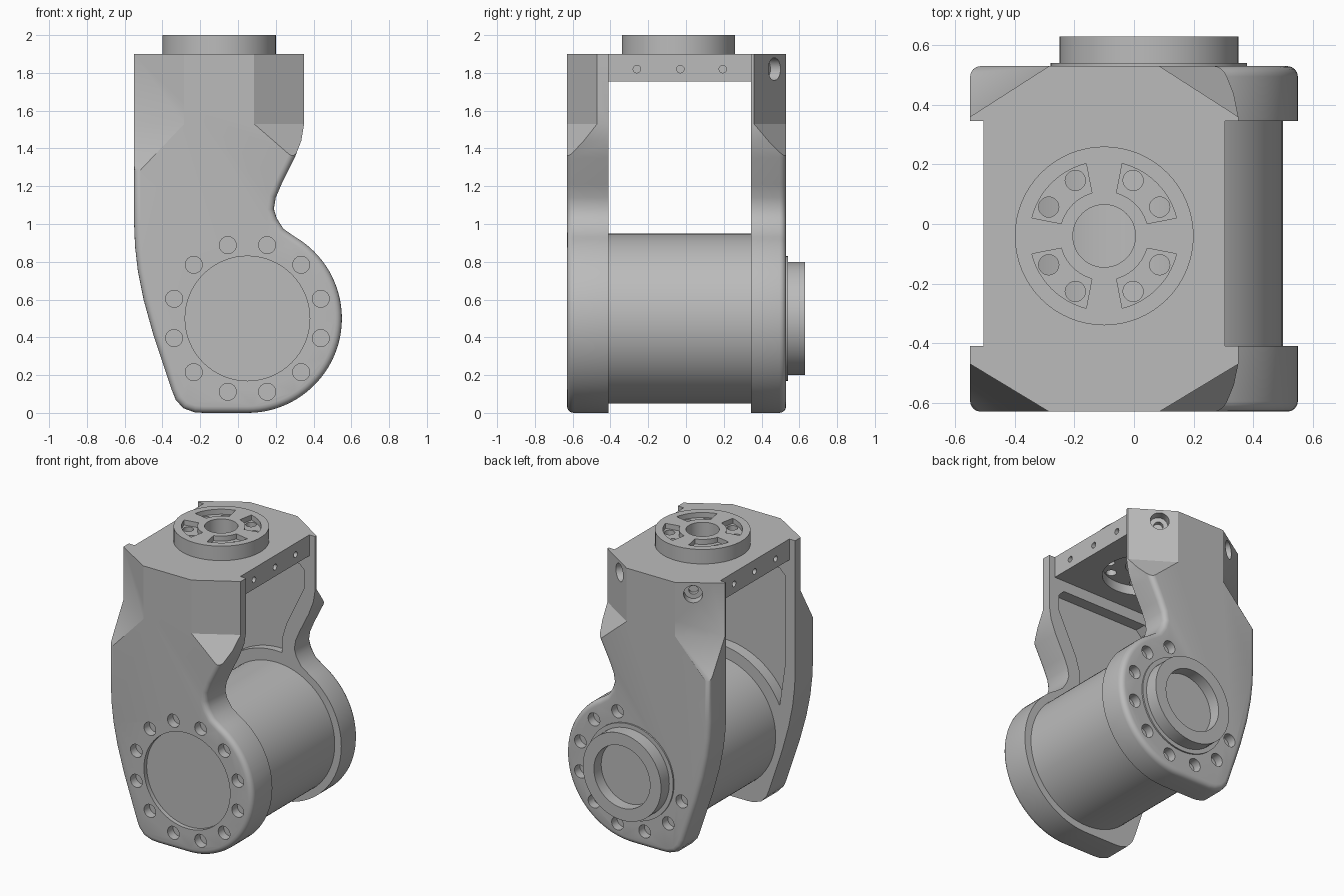
import bpy, bmesh
from math import cos, sin, radians
from mathutils import Vector

cube = bpy.data.objects.get("Cube")
if cube:
    bpy.data.objects.remove(cube, do_unlink=True)

grey = bpy.data.materials.new("machined_grey")
grey.use_nodes = True
grey.diffuse_color = (0.5, 0.5, 0.5, 1)
grey.node_tree.nodes["Principled BSDF"].inputs["Base Color"].default_value = (0.5, 0.5, 0.5, 1)

CX, CZ = 0.05, 0.5      # joint axis
TX, TY = -0.1, -0.04    # top flange axis


def arc(cx, cy, r, a0, a1, n):
    angles = [radians(a0 + (a1 - a0) * i / n) for i in range(n + 1)]
    return [(cx + r * cos(a), cy + r * sin(a)) for a in angles]


def finish(name, bm):
    bmesh.ops.recalc_face_normals(bm, faces=bm.faces)
    mesh = bpy.data.meshes.new(name)
    bm.to_mesh(mesh)
    bm.free()
    mesh.materials.append(grey)
    obj = bpy.data.objects.new(name, mesh)
    bpy.context.collection.objects.link(obj)
    return obj


def prism(name, pts, a, b, axis="y", fillet=0):
    """Extrude a 2D outline from a to b along y or z, rounding the b rim."""
    bm = bmesh.new()
    place = (lambda p, t: (p[0], t, p[1])) if axis == "y" else (lambda p, t: (p[0], p[1], t))
    face = bm.faces.new([bm.verts.new(place(p, a)) for p in pts])
    top = bmesh.ops.extrude_face_region(bm, geom=[face], use_keep_orig=True)
    for v in top["geom"]:
        if isinstance(v, bmesh.types.BMVert):
            v.co["xyz".index(axis)] = b
    bmesh.ops.recalc_face_normals(bm, faces=bm.faces)
    if fillet:
        rim = [e for e in bm.edges if all(abs(v.co.y - b) < 1e-5 for v in e.verts)
               and min(v.co.z for v in e.verts) < 1.8]
        bmesh.ops.bevel(bm, geom=rim, offset=fillet, segments=4, profile=0.5,
                        affect="EDGES", clamp_overlap=False)
    return finish(name, bm)


def cylinder(name, p0, p1, r, n=32):
    p0, p1 = Vector(p0), Vector(p1)
    d = p1 - p0
    bpy.ops.mesh.primitive_cylinder_add(vertices=n, radius=r, depth=d.length, location=(p0 + p1) / 2,
                                        rotation=d.to_track_quat("Z", "Y").to_euler())
    obj = bpy.context.object
    obj.name = name
    obj.data.materials.append(grey)
    return obj


def cut(obj, cutter):
    cutter.hide_render = True
    mod = obj.modifiers.new("cut", "BOOLEAN")
    mod.operation, mod.solver, mod.object = "DIFFERENCE", "EXACT", cutter
    bpy.context.view_layer.objects.active = obj
    bpy.ops.object.modifier_apply(modifier=mod.name)
    bpy.data.objects.remove(cutter, do_unlink=True)


def corner_cutter(a, b, z_tip):
    """Tapered wedge that slices a vertical corner along the line a-b."""
    a, b = Vector(a), Vector(b)
    corner = Vector((a.x, b.y))
    mid = (a + b) / 2
    tri = [a + (a - b) * 0.3, b + (b - a) * 0.3, corner + (corner - mid) * 0.4]
    lows = [1.53, 1.53, 1.53 + (z_tip - 1.53) * 1.4]
    bm = bmesh.new()
    for p, z in zip(tri, lows):
        bm.verts.new((p.x, p.y, z))
        bm.verts.new((p.x, p.y, 2.1))
    bmesh.ops.convex_hull(bm, input=bm.verts)
    return finish("corner_cutter", bm)


# Shared outline of both side plates (x, z)
outline = [(-0.55, 1.9), (-0.55, 1.0), (-0.545, 0.88), (-0.53, 0.75), (-0.5, 0.6), (-0.45, 0.42),
           (-0.4, 0.27), (-0.35, 0.12), (-0.33, 0.07), (-0.29, 0.025), (-0.23, 0.003), (-0.18, 0)]
outline += arc(CX, CZ, 0.5, -90, 60, 40)
outline += [(0.24, 0.975), (0.205, 1.03), (0.19, 1.08), (0.2, 1.14), (0.23, 1.21),
            (0.3, 1.35), (0.335, 1.44), (0.35, 1.53), (0.35, 1.9)]

# Inner lightening pocket, bounded below by the barrel collar
pocket = [(-0.47, 1.0), (-0.47, 1.64), (-0.43, 1.68), (0.23, 1.68), (0.27, 1.64), (0.27, 1.53),
          (0.13, 1.24), (0.1, 1.14)] + arc(CX, CZ, 0.53, 85, 155, 20)


def side_plate(name, y_in, y_out, y_chamfer, depth, bolt_angles):
    plate = prism(name, outline, y_in, y_out, fillet=0.035)
    s = 1 if y_out > 0 else -1
    cut(plate, prism("pocket_cutter", pocket, y_in - s * 0.05, y_in + s * depth))
    for x_edge, x_face, z_tip in ((-0.55, -0.285, 1.25), (0.35, 0.085, 1.3)):
        cut(plate, corner_cutter((x_edge, y_chamfer), (x_face, y_out), z_tip))
    for a in bolt_angles:
        x, z = CX + 0.402 * cos(radians(a)), CZ + 0.402 * sin(radians(a))
        cut(plate, cylinder("bolt_cutter", (x, y_out - s * 0.06, z), (x, y_out + s * 0.05, z), 0.045, 24))
    return plate


# Side plates
front = side_plate("front_plate", -0.41, -0.63, -0.47, 0.08, range(15, 375, 30))
cut(front, cylinder("cover_cutter", (CX, -0.6, CZ), (CX, -0.7, CZ), 0.33, 64))
back = side_plate("back_plate", 0.345, 0.53, 0.36, 0.05, range(-165, 90, 30))

# Angled screw holes in the rear chamfers
for s in (-1, 1):
    n = Vector((s * 0.54, 0.84, 0))
    c = Vector((-0.1 + s * 0.28, 0.465, 1.82))
    cut(back, cylinder("screw_cutter", c - n * 0.06, c + n * 0.1, 0.06, 24))
    cut(back, cylinder("screw_cutter", c - n * 0.09, c, 0.03, 16))

# Motor barrel between the plates
barrel = cylinder("motor_barrel", (CX, -0.45, CZ), (CX, 0.37, CZ), 0.45, 96)

# Output ring on the back
seat = cylinder("output_seat", (CX, 0.5, CZ), (CX, 0.54, CZ), 0.33, 64)
ring = cylinder("output_ring", (CX, 0.51, CZ), (CX, 0.63, CZ), 0.3, 64)
cut(ring, cylinder("ring_cutter", (CX, 0.55, CZ), (CX, 0.7, CZ), 0.215, 64))

# Top bridge with small edge holes
bridge = prism("top_bridge", [(-0.505, -0.41), (0.305, -0.41), (0.305, 0.345), (-0.505, 0.345)],
               1.755, 1.9, axis="z")
for x, s in ((0.305, 1), (-0.505, -1)):
    for y in (-0.26, -0.03, 0.195):
        cut(bridge, cylinder("edge_hole_cutter", (x - s * 0.05, y, 1.82), (x + s * 0.05, y, 1.82), 0.02, 16))
cut(bridge, cylinder("underside_cutter", (TX, TY, 1.7), (TX, TY, 1.82), 0.25, 48))

# Top flange with curved pockets and bolt holes
flange = cylinder("top_flange", (TX, TY, 1.88), (TX, TY, 2.0), 0.3, 64)
for q in range(0, 360, 90):
    kidney = arc(TX, TY, 0.25, q + 14, q + 76, 14) + arc(TX, TY, 0.15, q + 74, q + 16, 10)
    cut(flange, prism("kidney_cutter", kidney, 1.965, 2.05, axis="z"))
for part in (flange, bridge):
    cut(part, cylinder("bore_cutter", (TX, TY, 1.6), (TX, TY, 2.1), 0.105, 48))
    for q in range(0, 360, 90):
        for a in (27.5, 62.5):
            x, y = TX + 0.21 * cos(radians(q + a)), TY + 0.21 * sin(radians(q + a))
            cut(part, cylinder("flange_bolt_cutter", (x, y, 1.7), (x, y, 2.1), 0.034, 20))

# Smooth the curved surfaces, keep machined edges crisp
bpy.ops.object.select_all(action="DESELECT")
for obj in (front, back, barrel, seat, ring, bridge, flange):
    obj.select_set(True)
bpy.context.view_layer.objects.active = front
bpy.ops.object.shade_smooth_by_angle(angle=radians(30))
